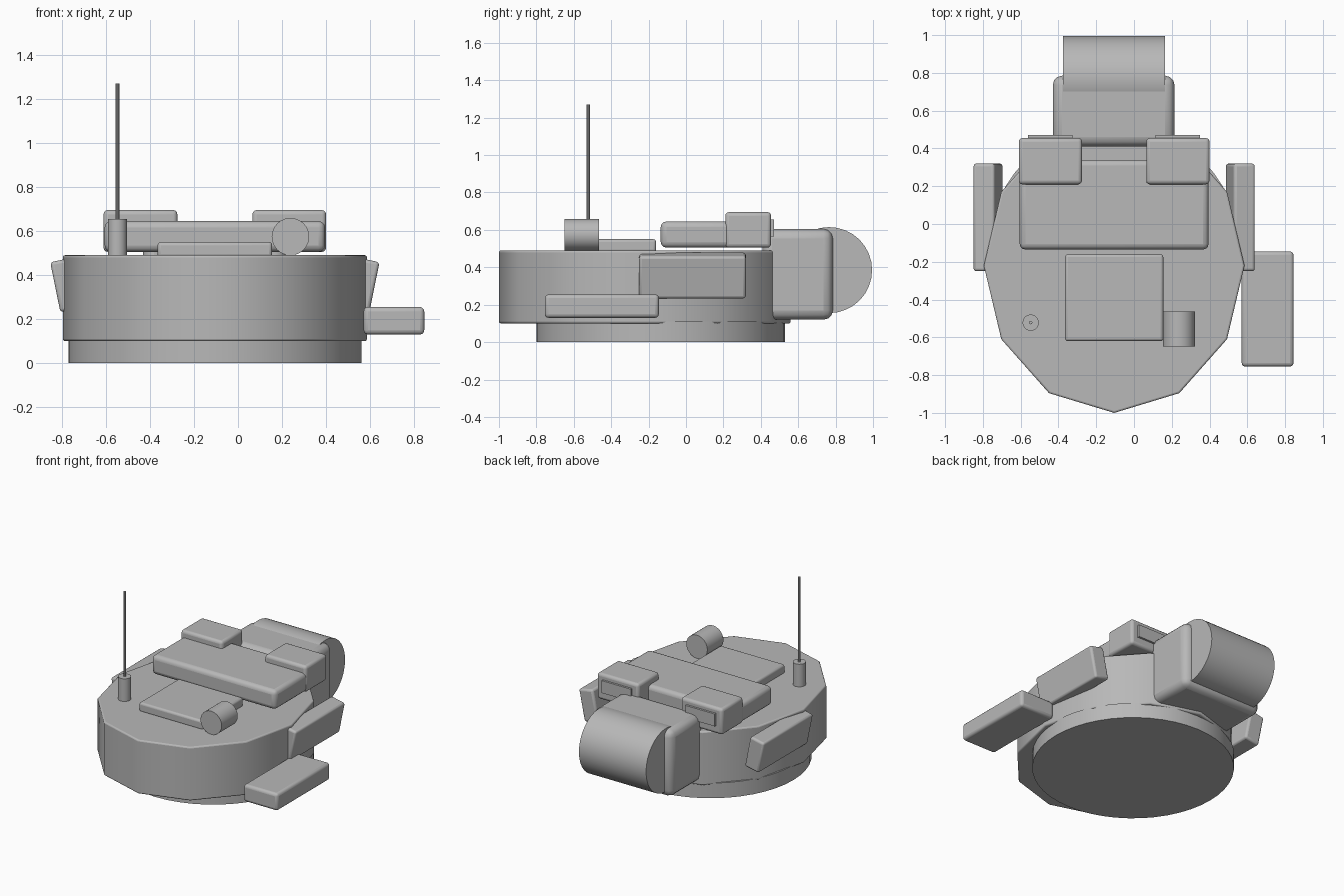
import bpy, bmesh, math
from mathutils import Matrix, Vector

if "Cube" in bpy.data.objects:
    bpy.data.objects.remove(bpy.data.objects["Cube"])

CX = -0.105  # x of the turret's mirror plane

grey = bpy.data.materials.new("plain grey")
grey.diffuse_color = (0.48, 0.48, 0.48, 1)
grey.use_nodes = True
grey.node_tree.nodes["Principled BSDF"].inputs["Base Color"].default_value = grey.diffuse_color


def finish(name, bm, bevel=0.0, segments=3, angle=35):
    me = bpy.data.meshes.new(name)
    bmesh.ops.recalc_face_normals(bm, faces=bm.faces)
    bm.to_mesh(me)
    bm.free()
    ob = bpy.data.objects.new(name, me)
    bpy.context.collection.objects.link(ob)
    me.materials.append(grey)
    bpy.ops.object.select_all(action='DESELECT')
    ob.select_set(True)
    bpy.context.view_layer.objects.active = ob
    bpy.ops.object.shade_smooth_by_angle(angle=math.radians(angle))
    if bevel:
        mod = ob.modifiers.new("edge rounding", 'BEVEL')
        mod.width = bevel
        mod.segments = segments
        mod.limit_method = 'ANGLE'
        mod.angle_limit = math.radians(40)
    return ob


def box(name, x, y, z, bevel=0.0, tilt=0.0):
    """Box from (min, max) ranges, optionally tilted about y."""
    mid = Vector([(r[0] + r[1]) / 2 for r in (x, y, z)])
    size = [r[1] - r[0] for r in (x, y, z)]
    bm = bmesh.new()
    bmesh.ops.create_cube(bm, size=1, matrix=Matrix.Translation(mid)
                          @ Matrix.Rotation(tilt, 4, 'Y') @ Matrix.Diagonal((*size, 1)))
    return finish(name, bm, bevel)


def cylinder(name, centre, radius, length, sides=32, axis='Z', stretch=1.0, bevel=0.0):
    turn = {'Z': Matrix.Identity(4),
            'X': Matrix.Rotation(math.pi / 2, 4, 'Y'),
            'Y': Matrix.Rotation(math.pi / 2, 4, 'X')}[axis]
    bm = bmesh.new()
    bmesh.ops.create_cone(bm, cap_ends=True, segments=sides, radius1=radius,
                          radius2=radius, depth=length,
                          matrix=Matrix.Translation(centre)
                          @ Matrix.Diagonal((1, stretch, 1, 1)) @ turn)
    return finish(name, bm, bevel)


# Turret body: stretched twelve-sided drum on a round ring
cylinder("turret_ring", (CX, -0.135, 0.055), 0.665, 0.11, 48)
cylinder("turret_body", (CX, -0.22, 0.295), 0.69, 0.39, 12, stretch=0.78 / 0.69, bevel=0.01)

# Gun mount at the +y end
box("mount_block", (-0.43, 0.215), (0.41, 0.785), (0.12, 0.605), 0.05)
cylinder("mount_drum", (CX, 0.765, 0.385), 0.23, 0.54, 32, 'X')

# Roof equipment
box("roof_box", (-0.605, 0.395), (-0.135, 0.34), (0.505, 0.645), 0.03)
box("roof_hatch", (-0.365, 0.155), (-0.62, -0.16), (0.48, 0.55), 0.015)
cylinder("roof_sight", (0.238, -0.557, 0.574), 0.085, 0.185, 24, 'Y')
cylinder("antenna_base", (-0.547, -0.522, 0.567), 0.043, 0.175, 20)
cylinder("antenna_mast", (-0.547, -0.522, 0.96), 0.009, 0.62, 10)

# Mirrored pairs: sight housings with windows, and tilted side boxes
for s, side in ((-1, "left"), (1, "right")):
    def span(a, b):
        return tuple(sorted((CX + s * a, CX + s * b)))
    box(f"sight_housing_{side}", span(0.17, 0.505), (0.21, 0.455), (0.505, 0.695), 0.02)
    box(f"sight_window_{side}", span(0.22, 0.455), (0.44, 0.47), (0.565, 0.655))
    box(f"side_box_{side}", span(0.61, 0.725), (-0.25, 0.32), (0.24, 0.472), 0.015,
        tilt=s * math.radians(11.5))

# Stowage box low on the right side
box("stowage_box", (0.57, 0.845), (-0.755, -0.145), (0.13, 0.255), 0.02)
